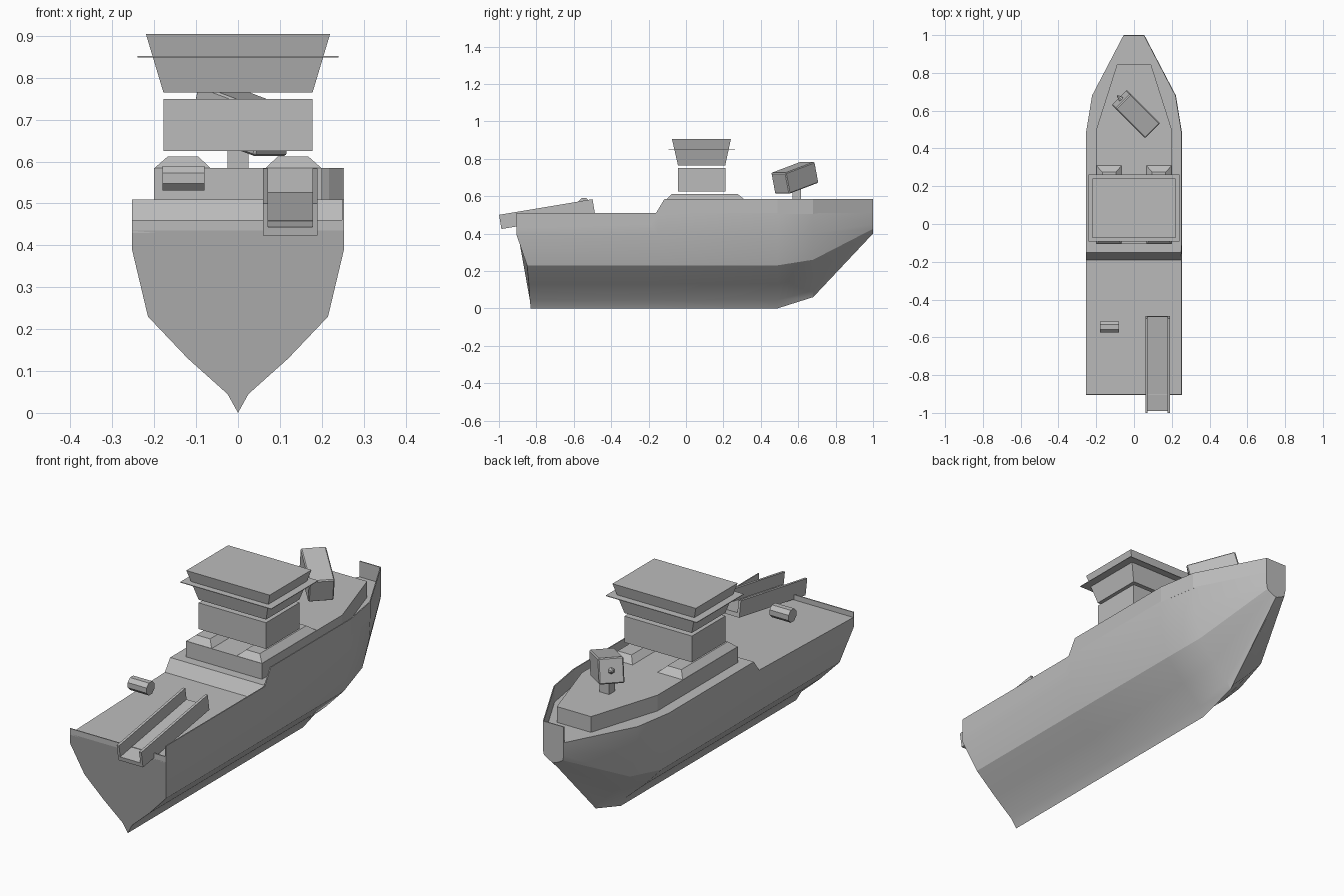
import bpy, bmesh, math
from mathutils import Matrix, Vector

cube = bpy.data.objects.get("Cube")
if cube:
    bpy.data.objects.remove(cube, do_unlink=True)

grey = bpy.data.materials.new("ship_grey")
grey.use_nodes = True
GREY = (0.5, 0.5, 0.5, 1)
grey.diffuse_color = GREY
grey.node_tree.nodes["Principled BSDF"].inputs["Base Color"].default_value = GREY


def finish(name, bm, matrix=None):
    bmesh.ops.recalc_face_normals(bm, faces=bm.faces[:])
    mesh = bpy.data.meshes.new(name)
    bm.to_mesh(mesh)
    bm.free()
    mesh.materials.append(grey)
    obj = bpy.data.objects.new(name, mesh)
    bpy.context.collection.objects.link(obj)
    if matrix:
        obj.matrix_world = matrix
    return obj


def loft(name, rings, matrix=None):
    """Bridge closed rings of points and cap both ends."""
    bm = bmesh.new()
    loops = [[bm.verts.new(p) for p in ring] for ring in rings]
    n = len(loops[0])
    for a, b in zip(loops, loops[1:]):
        for i in range(n):
            j = (i + 1) % n
            bm.faces.new((a[i], a[j], b[j], b[i]))
    bm.faces.new(loops[0])
    bm.faces.new(loops[-1])
    return finish(name, bm, matrix)


def rect(x0, x1, y0, y1, z):
    return [(x0, y0, z), (x1, y0, z), (x1, y1, z), (x0, y1, z)]


def box(name, x0, x1, y0, y1, z0, z1, matrix=None):
    return loft(name, [rect(x0, x1, y0, y1, z0), rect(x0, x1, y0, y1, z1)], matrix)


# Hull: half sections from deck edge to keel, mirrored and lofted
side = [(0.253, 0.39), (0.215, 0.23), (0.12, 0.13), (0.025, 0.045), (0, 0)]
stern_y = [-0.905, -0.905, -0.85, -0.84, -0.835, -0.83]
shoulder = [(0.215, 0.4), (0.18, 0.26), (0.1, 0.17), (0.022, 0.095), (0, 0.06)]
stem = [(0.055, 0.45), (0.05, 0.425), (0.03, 0.412), (0.01, 0.403), (0, 0.4)]


def section(deck_w, deck_z, pts, ys):
    half = [(x, y, z) for (x, z), y in zip([(deck_w, deck_z)] + pts, ys)]
    return half + [(-x, y, z) for x, y, z in reversed(half[:-1])]


stations = [(0.253, 0.435, side, stern_y)]
for y, w, z, pts in [(-0.19, 0.253, 0.455, side), (-0.15, 0.253, 0.51, side),
                     (0.49, 0.253, 0.51, side), (0.68, 0.222, 0.51, shoulder),
                     (1, 0.055, 0.51, stem)]:
    stations.append((w, z, pts, [y] * 6))
hull = loft("hull", [section(*s) for s in stations])
bpy.ops.object.select_all(action="DESELECT")
hull.select_set(True)
bpy.context.view_layer.objects.active = hull
bpy.ops.object.shade_smooth_by_angle(angle=math.radians(25))


# Thin plating above the deck edge
def plating(name, path, thick=0.005):
    """Path points are x, y, bottom z, top z; plate thickens inward."""
    rings = []
    for x, y, z0, z1 in path:
        rings.append([(x, y, z0), (x, y, z1), (x - thick, y, z1), (x - thick, y, z0)])
    return loft(name, rings)


plating("left_bulwark", [(0.253, -0.905, 0.43, 0.51), (0.253, -0.19, 0.45, 0.51),
                         (0.253, -0.16, 0.49, 0.51), (0.253, -0.115, 0.505, 0.585),
                         (0.253, 0.49, 0.505, 0.585), (0.222, 0.68, 0.505, 0.585),
                         (0.055, 1, 0.505, 0.585)])
box("bow_plate", -0.055, 0.055, 0.995, 1, 0.505, 0.585)
box("stern_lip", -0.253, 0.253, -0.905, -0.9, 0.43, 0.46)

# Deckhouse
outline = [(0.2, -0.105), (0.2, 0.5), (0.09, 0.845)]
outline += [(-x, y) for x, y in reversed(outline)]
loft("deckhouse", [[(x, y, z) for x, y in outline] for z in (0.505, 0.585)])
for s, label in ((1, "left"), (-1, "right")):
    loft(label + "_coaming", [rect(s * 0.065, s * 0.2, -0.105, 0.31, 0.584),
                              rect(s * 0.095, s * 0.168, -0.075, 0.275, 0.612)])

# Bridge tower
box("bridge_base", -0.178, 0.178, -0.043, 0.21, 0.625, 0.75)
loft("bridge_top", [rect(-0.178, 0.178, -0.043, 0.21, 0.765),
                    rect(-0.22, 0.22, -0.075, 0.24, 0.905)])
box("bridge_visor", -0.24, 0.24, -0.093, 0.262, 0.849, 0.852)

# Gun turret, turned and raised
box("gun_post", -0.025, 0.025, 0.57, 0.615, 0.58, 0.67)
aim = (Matrix.Translation((0.01, 0.582, 0.698)) @ Matrix.Rotation(math.radians(45), 4, "Z")
       @ Matrix.Rotation(math.radians(15), 4, "X"))
turret = box("gun_housing", -0.056, 0.056, -0.115, 0.115, -0.058, 0.058, aim)
bevel = turret.modifiers.new("edges", "BEVEL")
bevel.width = 0.005
bevel.segments = 1
bm = bmesh.new()
bmesh.ops.create_cone(bm, cap_ends=True, segments=6, radius1=0.016, radius2=0.004, depth=0.03,
                      matrix=Matrix.Translation((0, 0.128, 0)) @ Matrix.Rotation(-math.pi / 2, 4, "X"))
finish("gun_muzzle", bm, aim)

# Sloping stern ramp: U-shaped channel
channel = [(0, 0), (0.13, 0), (0.13, 0.077), (0.118, 0.077),
           (0.118, 0.02), (0.012, 0.02), (0.012, 0.077), (0, 0.077)]
tilt = Matrix.Translation((0.06, -0.987, 0.424)) @ Matrix.Rotation(math.radians(9.5), 4, "X")
loft("stern_ramp", [[(x, y, z) for x, z in channel] for y in (0, 0.507)], tilt)

# Drum above the aft deck
bm = bmesh.new()
bmesh.ops.create_cone(bm, cap_ends=True, segments=8, radius1=0.032, radius2=0.032, depth=0.1,
                      matrix=Matrix.Rotation(math.pi / 2, 4, "Y") @ Matrix.Rotation(math.pi / 8, 4, "Z"))
finish("deck_drum", bm, Matrix.Translation((-0.13, -0.545, 0.56)))
